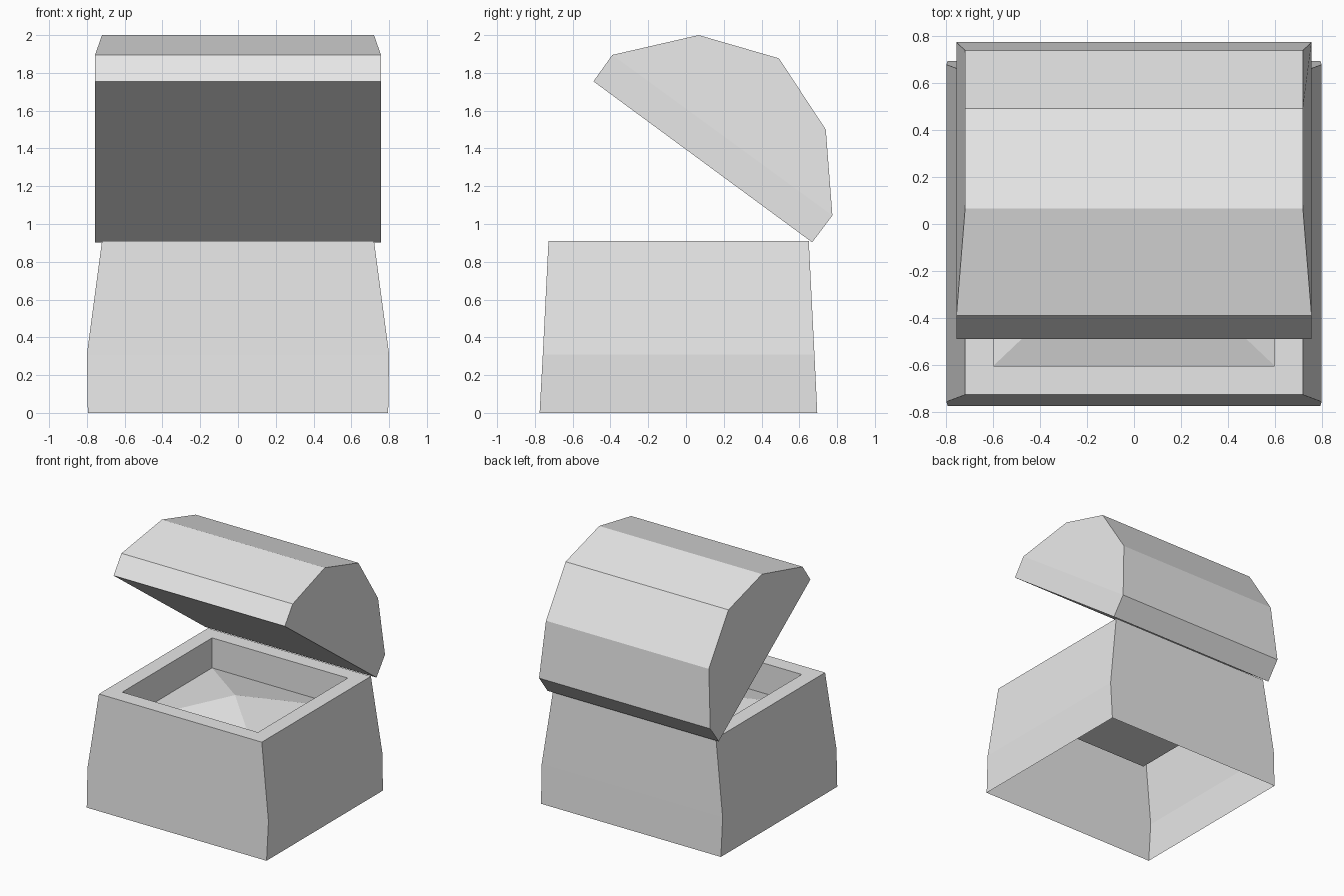
import bpy
import bmesh

cube = bpy.data.objects.get("Cube")
if cube:
    bpy.data.objects.remove(cube, do_unlink=True)

grey = bpy.data.materials.new("plain_grey")
grey.use_nodes = True
colour = (0.8, 0.8, 0.8, 1)
grey.diffuse_color = colour
grey.node_tree.nodes["Principled BSDF"].inputs["Base Color"].default_value = colour


def finish(name, bm):
    """Turn a bmesh into a flat-shaded object."""
    bmesh.ops.recalc_face_normals(bm, faces=bm.faces)
    mesh = bpy.data.meshes.new(name)
    bm.to_mesh(mesh)
    bm.free()
    mesh.materials.append(grey)
    obj = bpy.data.objects.new(name, mesh)
    bpy.context.collection.objects.link(obj)
    return obj


def rectangle(bm, half_width, front, back, z):
    corners = ((-half_width, front), (half_width, front),
               (half_width, back), (-half_width, back))
    return [bm.verts.new((x, y, z)) for x, y in corners]


def bridge(bm, a, b):
    """Join two rings of equal size with quads."""
    n = len(a)
    for i in range(n):
        j = (i + 1) % n
        bm.faces.new((a[i], a[j], b[j], b[i]))


# Chest body: walls open at the bottom, a rim, and a shallow tray
FLOOR = 0.67
TRAY = (0.6, -0.605, 0.53)
sections = [
    (0.795, -0.775, 0.695, 0),
    (0.8, -0.758, 0.68, 0.31),
    (0.72, -0.728, 0.65, 0.91),
    (*TRAY, 0.91),
    (*TRAY, FLOOR),
]
bm = bmesh.new()
rings = [rectangle(bm, *s) for s in sections]
for lower, upper in zip(rings, rings[1:]):
    bridge(bm, lower, upper)
bm.faces.new(rings[-1])
finish("chest_body", bm)

# Low pyramid heap filling the tray
bm = bmesh.new()
base = rectangle(bm, *TRAY, FLOOR)
peak = bm.verts.new((0, (TRAY[1] + TRAY[2]) / 2, 0.83))
for i in range(4):
    bm.faces.new((base[i], base[(i + 1) % 4], peak))
finish("heap", bm)

# Open lid: faceted barrel profile (half width, y, z), narrower over the crown
profile = [
    (0.757, -0.49, 1.755), (0.757, -0.39, 1.895), (0.72, 0.067, 2.0),
    (0.72, 0.492, 1.877), (0.72, 0.74, 1.5), (0.757, 0.775, 1.045),
    (0.757, 0.668, 0.903),
]
bm = bmesh.new()
ends = [[bm.verts.new((side * x, y, z)) for x, y, z in profile]
        for side in (-1, 1)]
bridge(bm, *ends)
for end in ends:
    bm.faces.new(end[1:6])
    bm.faces.new((end[0], end[1], end[5], end[6]))
finish("lid", bm)
